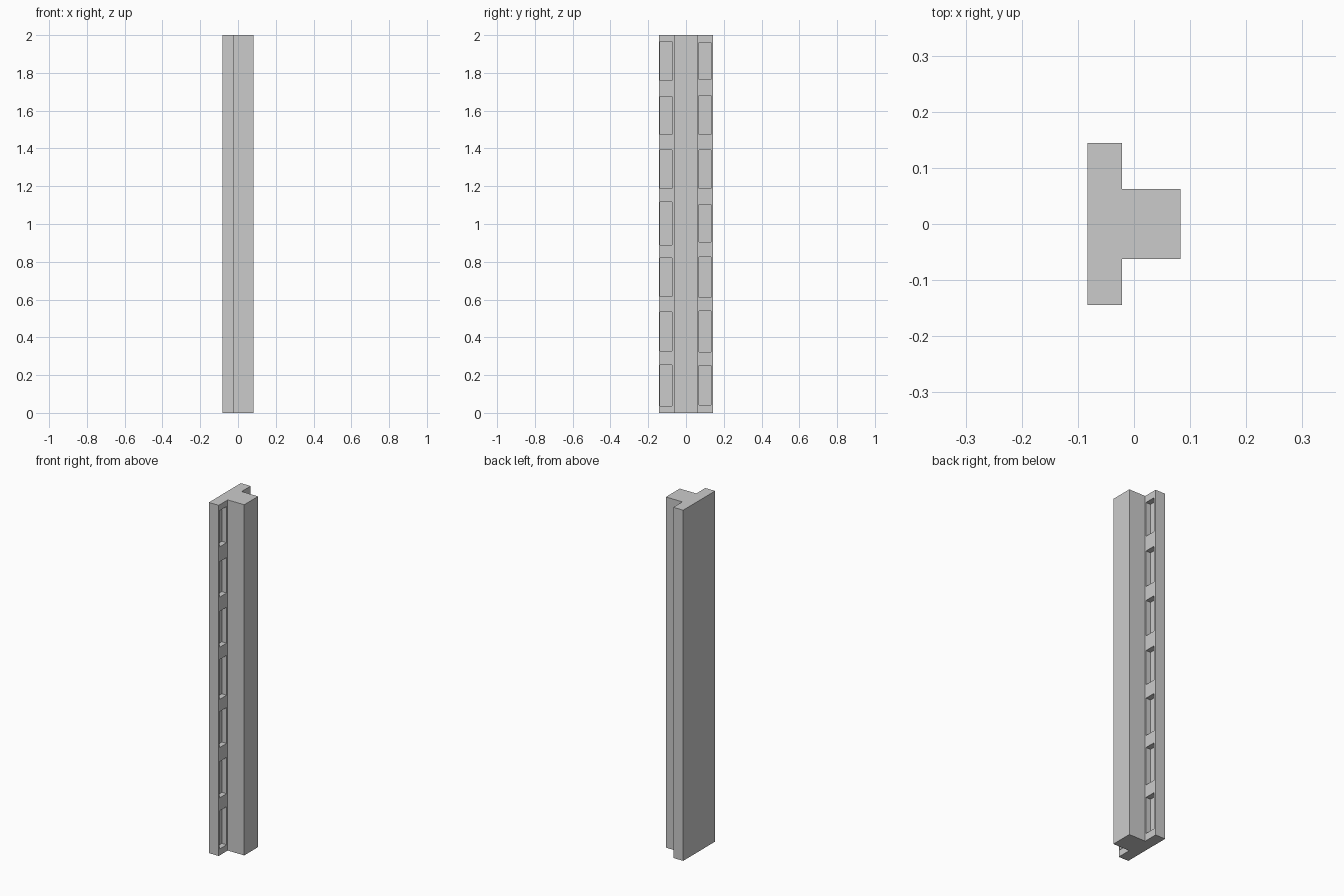
import bpy
import bmesh

if "Cube" in bpy.data.objects:
    bpy.data.objects.remove(bpy.data.objects["Cube"])

HEIGHT = 2.0
X_BACK, X_STEP, X_FRONT = -0.083, -0.021, 0.083
HALF_PLATE, HALF_STEM = 0.144, 0.0625
DEPTH = 0.03


def finish(name, bm):
    bmesh.ops.recalc_face_normals(bm, faces=bm.faces)
    mesh = bpy.data.meshes.new(name)
    bm.to_mesh(mesh)
    bm.free()
    obj = bpy.data.objects.new(name, mesh)
    bpy.context.collection.objects.link(obj)
    return obj


def add_box(bm, lo, hi):
    verts = bmesh.ops.create_cube(bm, size=1)["verts"]
    for v in verts:
        for k in range(3):
            v.co[k] = lo[k] if v.co[k] < 0 else hi[k]


# T-shaped post, extruded from its cross-section
half = [(X_FRONT, HALF_STEM), (X_STEP, HALF_STEM), (X_STEP, HALF_PLATE), (X_BACK, HALF_PLATE)]
profile = half + [(x, -y) for x, y in reversed(half)]
bm = bmesh.new()
base = bm.faces.new([bm.verts.new((x, y, 0)) for x, y in profile])
top = bmesh.ops.extrude_face_region(bm, geom=[base], use_keep_orig=True)["geom"]
bmesh.ops.translate(bm, vec=(0, 0, HEIGHT), verts=[g for g in top if isinstance(g, bmesh.types.BMVert)])
post = finish("t_post", bm)

# Slightly irregular slots on both flanges: (z low, z high) from the bottom up
near_slots = [(0.037, 0.254), (0.328, 0.535), (0.615, 0.82), (0.89, 1.117),
              (1.187, 1.392), (1.473, 1.675), (1.76, 1.966)]
far_slots = [(0.042, 0.251), (0.323, 0.54), (0.61, 0.826), (0.904, 1.102),
             (1.187, 1.392), (1.473, 1.679), (1.764, 1.96)]
bm = bmesh.new()
for (y0, y1), slots in (((-0.138, -0.073), near_slots), ((0.068, 0.133), far_slots)):
    for z0, z1 in slots:
        add_box(bm, (X_STEP - DEPTH, y0, z0), (X_STEP + 0.02, y1, z1))
cutter = finish("slot_cutter", bm)
cutter.hide_render = True

# Cut the slots and discard the cutter
mod = post.modifiers.new("slots", "BOOLEAN")
mod.operation = "DIFFERENCE"
mod.solver = "EXACT"
mod.object = cutter
bpy.context.view_layer.objects.active = post
bpy.ops.object.modifier_apply(modifier=mod.name)
bpy.data.objects.remove(cutter)
